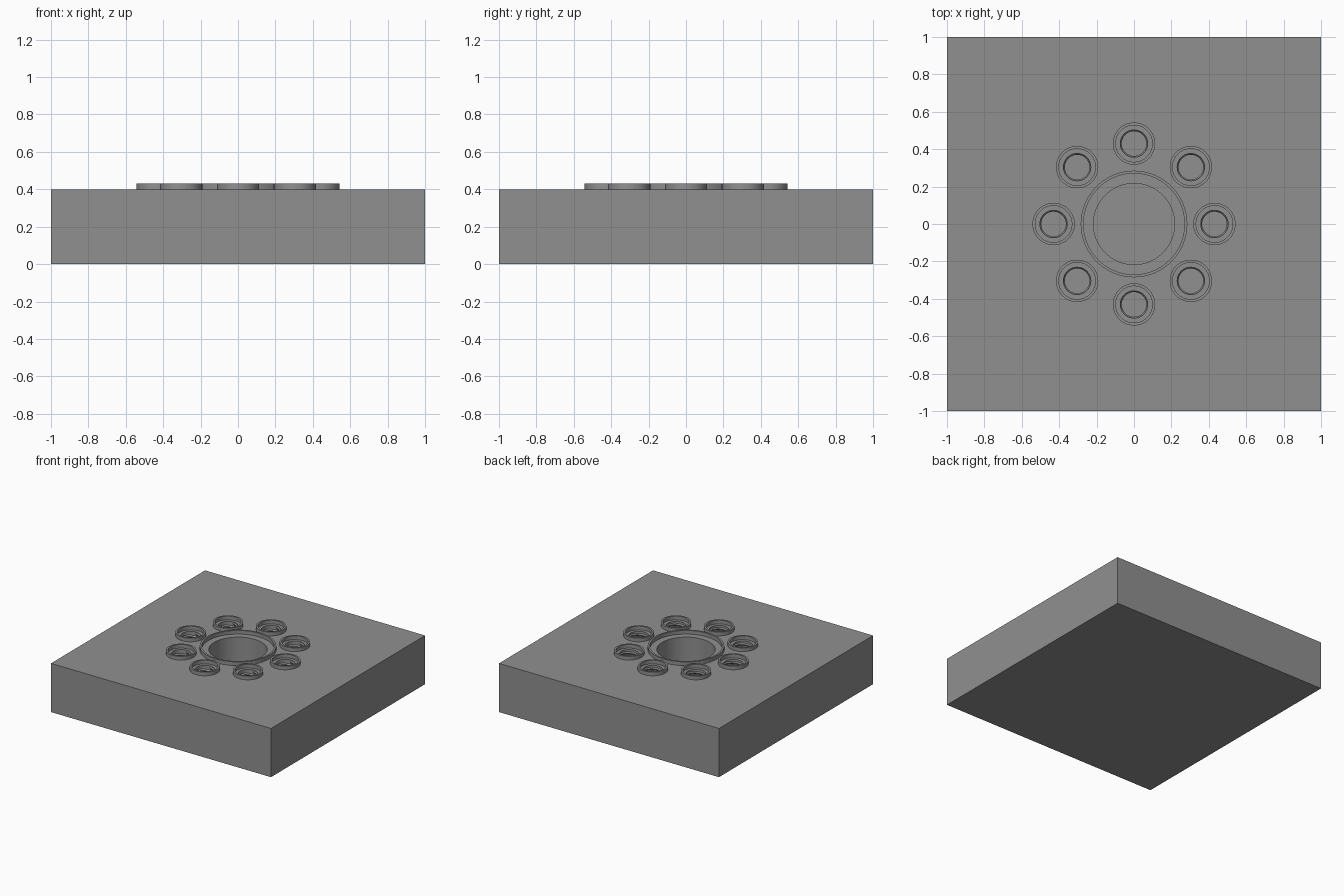
import bpy
import bmesh
from math import sin, cos, pi, radians

TOP = 0.4
RIM_TOP = 0.43
BOLT_CIRCLE = 0.43
BOLTS = 8
BORE_RADIUS, BORE_FLOOR = 0.217, 0.1
HOLE_RADIUS, HOLE_FLOOR = 0.073, 0.15

cube = bpy.data.objects.get("Cube")
if cube:
    bpy.data.objects.remove(cube, do_unlink=True)

grey = bpy.data.materials.new("machined_grey")
grey.use_nodes = True
colour = (0.28, 0.28, 0.28, 1)
grey.diffuse_color = colour
grey.node_tree.nodes["Principled BSDF"].inputs["Base Color"].default_value = colour


def add_object(name, mesh, location=(0, 0, 0), turn=0):
    obj = bpy.data.objects.new(name, mesh)
    obj.location = location
    obj.rotation_euler.z = turn
    bpy.context.collection.objects.link(obj)
    if not mesh.materials:
        mesh.materials.append(grey)
    return obj


def smooth(obj):
    bpy.ops.object.select_all(action="DESELECT")
    obj.select_set(True)
    bpy.context.view_layer.objects.active = obj
    bpy.ops.object.shade_smooth_by_angle(angle=radians(35))


def sweep_mesh(name, section, turns=1, pitch=0, steps=64):
    """Sweep a closed (radius, z) section round z, optionally as a helix."""
    bm = bmesh.new()
    helix = pitch > 0
    total = int(steps * turns)
    rows = []
    for i in range(total + 1 if helix else total):
        a = 2 * pi * i / steps
        lift = pitch * i / steps
        rows.append([bm.verts.new((r * cos(a), r * sin(a), z + lift))
                     for r, z in section])
    pairs = list(zip(rows, rows[1:]))
    if helix:
        bm.faces.new(rows[0])
        bm.faces.new(rows[-1])
    else:
        pairs.append((rows[-1], rows[0]))
    n = len(section)
    for a, b in pairs:
        for j in range(n):
            k = (j + 1) % n
            bm.faces.new((a[j], b[j], b[k], a[k]))
    bmesh.ops.recalc_face_normals(bm, faces=bm.faces)
    mesh = bpy.data.meshes.new(name)
    bm.to_mesh(mesh)
    bm.free()
    return mesh


def rim_section(inner, outer):
    low = TOP - 0.005
    return [(inner, low), (outer, low), (outer, RIM_TOP), (inner, RIM_TOP)]


def drill(obj, radius, floor, x=0, y=0):
    """Cut a blind round hole from the top."""
    height = 0.6 - floor
    bpy.ops.mesh.primitive_cylinder_add(vertices=64, radius=radius, depth=height,
                                        location=(x, y, floor + height / 2))
    cutter = bpy.context.object
    cutter.hide_render = True
    cutter.data.materials.append(grey)
    mod = obj.modifiers.new("drill", "BOOLEAN")
    mod.operation = "DIFFERENCE"
    mod.solver = "EXACT"
    mod.object = cutter
    bpy.context.view_layer.objects.active = obj
    bpy.ops.object.modifier_apply(modifier=mod.name)
    bpy.data.objects.remove(cutter, do_unlink=True)


# Square base block
bpy.ops.mesh.primitive_cube_add(size=2, location=(0, 0, TOP / 2))
block = bpy.context.object
block.name = "base_block"
block.scale.z = TOP / 2
bpy.ops.object.transform_apply(location=True, scale=True)
block.data.materials.append(grey)

# Central bore and its raised rim
drill(block, BORE_RADIUS, BORE_FLOOR)
smooth(add_object("bore_rim", sweep_mesh("bore_rim", rim_section(0.27, 0.285), steps=96)))

# Ring of threaded holes, each with a raised rim
rim_mesh = sweep_mesh("hole_rim", rim_section(0.098, 0.113))
pitch = 0.03
tooth = [(HOLE_RADIUS + 0.002, 0), (0.066, 0.011), (0.066, 0.015), (HOLE_RADIUS + 0.002, 0.026)]
thread_mesh = sweep_mesh("hole_thread", tooth, turns=7, pitch=pitch)
for i in range(BOLTS):
    angle = 2 * pi * i / BOLTS
    x, y = BOLT_CIRCLE * cos(angle), BOLT_CIRCLE * sin(angle)
    drill(block, HOLE_RADIUS, HOLE_FLOOR, x, y)
    rim = add_object(f"hole_rim_{i + 1}", rim_mesh, (x, y, 0))
    thread = add_object(f"hole_thread_{i + 1}", thread_mesh,
                        (x, y, TOP - 0.028 - 7 * pitch), pi / 2)
    if i == 0:
        smooth(rim)
        smooth(thread)

smooth(block)
